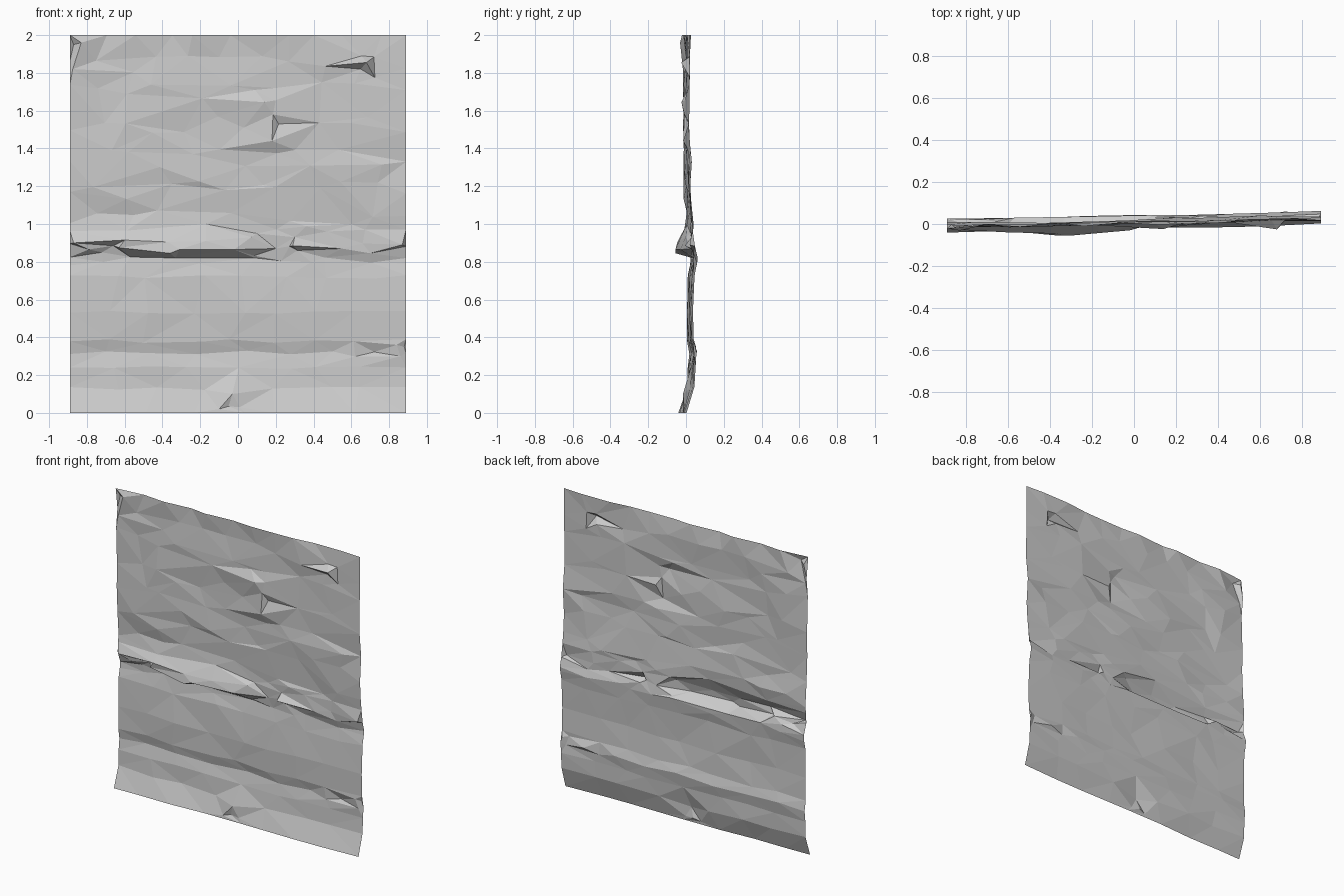
import bpy, bmesh, random
from mathutils import Vector
from mathutils.geometry import delaunay_2d_cdt

default = bpy.data.objects.get("Cube")
if default:
    bpy.data.objects.remove(default, do_unlink=True)

random.seed(4)
HALF = 0.89      # half the width of the sheet
SLANT = 0.02     # the sheet turns slightly back towards its left
STRETCH = 2.5    # favours long horizontal facets

# Depth of the sheet at each crease height: (z, y)
PROFILE = [(0, -0.02), (0.13, 0.022), (0.24, 0.028), (0.32, 0.042),
           (0.38, 0.028), (0.53, 0.02), (0.72, 0.024), (0.79, 0.036),
           (0.83, 0.042), (0.89, 0.022), (0.97, 0.022), (1.03, 0.018),
           (1.18, 0.005), (1.35, 0.004), (1.53, 0.003), (1.7, 0.006),
           (1.85, 0.006), (2, 0.005)]

# Raised ledge, as crease lines of (x, z, offset)
LEDGE = [
    [(-0.66, 0.885, 0), (-0.57, 0.825, 0), (-0.33, 0.82, 0), (0.09, 0.82, 0)],
    [(-0.63, 0.875, -0.045), (-0.36, 0.845, -0.085), (-0.31, 0.865, -0.08),
     (-0.02, 0.865, -0.06), (0.085, 0.832, -0.01)],
    [(-0.6, 0.915, -0.05), (-0.37, 0.905, -0.06), (-0.17, 0.91, -0.055),
     (0.07, 0.93, -0.025)],
    [(-0.59, 0.965, -0.02), (-0.17, 1.0, -0.012), (0.1, 0.95, 0)],
]

# Small knobs and chips
KNOBS = [
    [(0.655, 1.89, 0), (0.72, 1.885, 0), (0.725, 1.775, 0), (0.65, 1.82, 0)],
    [(0.68, 1.855, -0.045)],
    [(0.09, 1.71, 0), (0.2, 1.72, 0)],
    [(0.03, 1.51, 0), (0.14, 1.645, -0.032), (0.2, 1.655, -0.015)],
    [(0.185, 1.58, -0.016), (0.18, 1.44, -0.022), (0.21, 1.375, 0.006)],
    [(0.215, 1.53, 0.006)],
    [(-0.1, 0.02, 0), (-0.03, 0.1, -0.028), (0.01, 0.03, 0)],
    [(-0.05, 0.035, 0.006)],
    [(0.2, 0.87, 0), (0.29, 0.885, -0.035), (0.315, 0.86, 0)],
    [(0.23, 0.805, 0), (0.3, 0.93, 0)],
    [(-0.875, 1.82, -0.005), (-0.83, 1.96, -0.02)],
    [(-0.87, 1.95, 0.01)],
    [(-0.87, 0.9, -0.03), (-0.79, 0.865, -0.02), (-0.72, 0.85, 0)],
    [(0.55, 0.87, -0.012), (0.7, 0.845, -0.012), (0.87, 0.89, -0.02)],
    [(0.62, 0.298, -0.008), (0.86, 0.3, -0.012)],
    [(0.84, 0.36, -0.012), (0.88, 0.35, 0)],
]


def base_depth(x, z):
    for (z0, y0), (z1, y1) in zip(PROFILE, PROFILE[1:]):
        if z <= z1:
            return y0 + (y1 - y0) * (z - z0) / (z1 - z0) + SLANT * x
    return PROFILE[-1][1] + SLANT * x


flat_points, depths, creases = [], [], []


def add_point(x, z, offset):
    flat_points.append(Vector((x, z * STRETCH)))
    depths.append(base_depth(x, z) + offset)


# Crease lines of the ledge and the knobs
for line in LEDGE + KNOBS:
    start = len(flat_points)
    for point in line:
        add_point(*point)
    creases += [(i, i + 1) for i in range(start, start + len(line) - 1)]
details = [p for line in LEDGE + KNOBS for p in line]


def is_clear(x, z):
    if -0.7 < x < 0.13 and 0.815 < z < 1.01:
        return False
    return all(abs(x - p[0]) > 0.09 or abs(z - p[1]) > 0.045 for p in details)


# Scattered facets of the rock face: loose above, layered below
for z, depth in PROFILE:
    edge_row = z in (0, 2)
    upper = z > 1
    count = 11 if upper else 8
    for i in range(count + 1):
        x = -HALF + 2 * HALF * i / count
        height = z
        border = i in (0, count)
        if not border:
            x += random.uniform(-0.06, 0.06)
        if not edge_row:
            height += random.uniform(-1, 1) * (0.05 if upper else 0.01)
        if border or edge_row or is_clear(x, height):
            add_point(x, height, random.uniform(-1, 1) * (0.01 if upper else 0.006))

verts, _, faces, sources, _, _ = delaunay_2d_cdt(flat_points, creases, [], 0, 0.0001)

# Build the open sheet
bm = bmesh.new()
sheet = [bm.verts.new((v.x, depths[s[0]] if s else base_depth(v.x, v.y / STRETCH),
                       v.y / STRETCH)) for v, s in zip(verts, sources)]
for face in faces:
    bm.faces.new([sheet[i] for i in face])
bm.normal_update()
if sum(f.normal.y for f in bm.faces) > 0:
    bmesh.ops.reverse_faces(bm, faces=bm.faces[:])
mesh = bpy.data.meshes.new("rock_wall")
bm.to_mesh(mesh)
bm.free()

wall = bpy.data.objects.new("rock_wall", mesh)
bpy.context.collection.objects.link(wall)

# Plain grey stone
stone = bpy.data.materials.new("stone_grey")
stone.use_nodes = True
colour = (0.6, 0.6, 0.6, 1)
stone.diffuse_color = colour
stone.node_tree.nodes["Principled BSDF"].inputs["Base Color"].default_value = colour
mesh.materials.append(stone)
